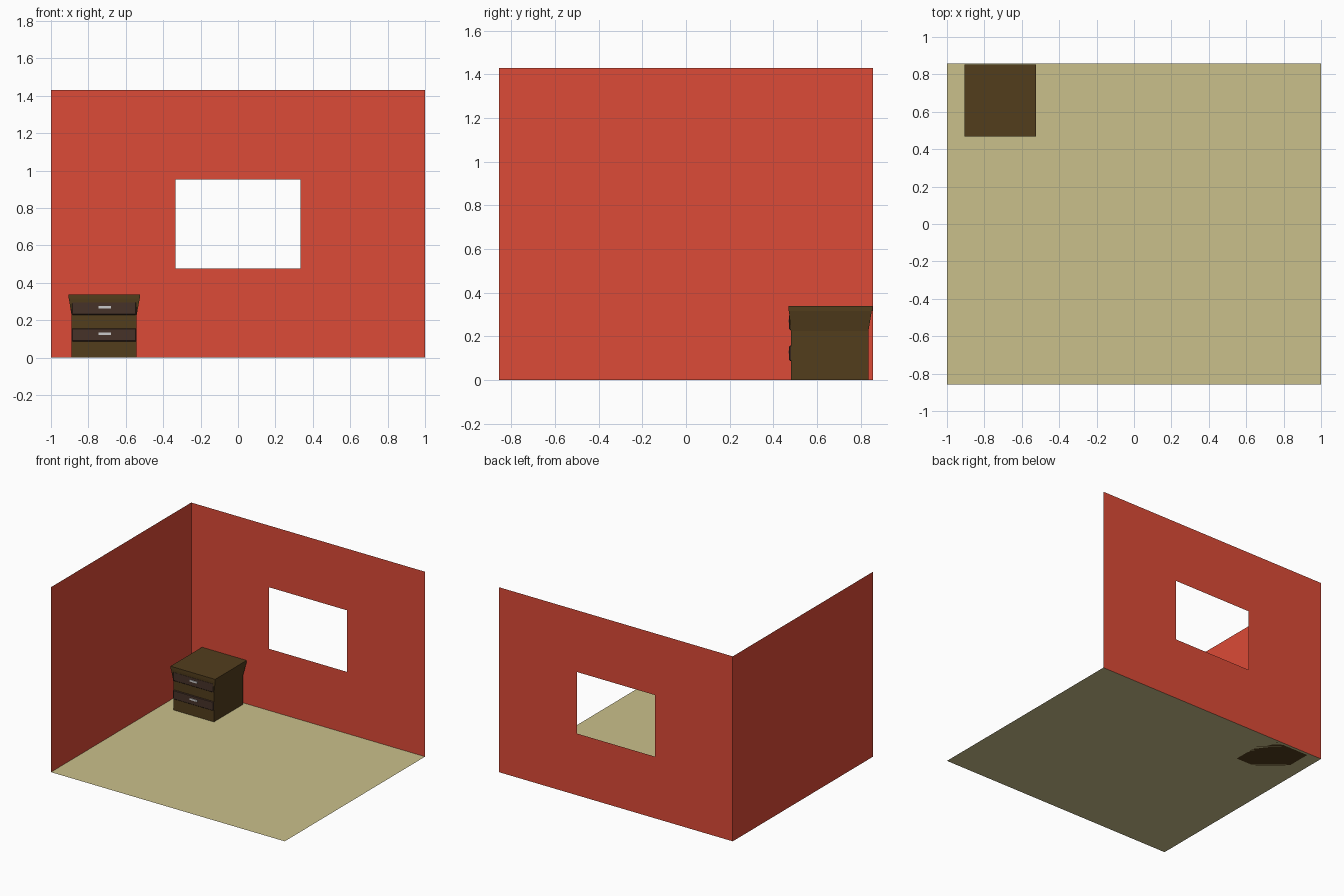
import bpy, bmesh

if "Cube" in bpy.data.objects:
    bpy.data.objects.remove(bpy.data.objects["Cube"])


def material(name, rgb):
    m = bpy.data.materials.new(name)
    m.diffuse_color = (*rgb, 1)
    m.use_nodes = True
    m.node_tree.nodes["Principled BSDF"].inputs["Base Color"].default_value = m.diffuse_color
    return m


RED = material("wall_red", (0.716, 0.069, 0.038))
SAND = material("floor_sand", (0.59, 0.527, 0.258))
WOOD = material("dark_wood", (0.085, 0.047, 0.012))
DRAWER = material("drawer_wood", (0.062, 0.032, 0.022))
METAL = material("handle_metal", (0.6, 0.6, 0.6))


def finish(name, bm, mat):
    me = bpy.data.meshes.new(name)
    bm.to_mesh(me)
    bm.free()
    me.materials.append(mat)
    ob = bpy.data.objects.new(name, me)
    bpy.context.collection.objects.link(ob)
    return ob


def sheet(name, pts, mat):
    bm = bmesh.new()
    bm.faces.new([bm.verts.new(p) for p in pts])
    return finish(name, bm, mat)


def loft(name, rings, mat):
    """Solid through stacked rectangles (x0, x1, y0, y1, z)."""
    bm = bmesh.new()
    loops = [[bm.verts.new(p) for p in ((a, c, z), (b, c, z), (b, d, z), (a, d, z))]
             for a, b, c, d, z in rings]
    for lo, hi in zip(loops, loops[1:]):
        for i in range(4):
            j = (i + 1) % 4
            bm.faces.new((lo[i], lo[j], hi[j], hi[i]))
    bm.faces.new(loops[0][::-1])
    bm.faces.new(loops[-1])
    return finish(name, bm, mat)


def box(name, x0, x1, y0, y1, z0, z1, mat):
    return loft(name, [(x0, x1, y0, y1, z0), (x0, x1, y0, y1, z1)], mat)


# Room shell: single-sheet floor and left wall
Y, H = 0.857, 1.43
sheet("floor", [(-1, -Y, 0), (1, -Y, 0), (1, Y, 0), (-1, Y, 0)], SAND)
sheet("left_wall", [(-1, -Y, 0), (-1, Y, 0), (-1, Y, H), (-1, -Y, H)], RED)

# Back wall with window opening
bm = bmesh.new()
outer, inner = [[bm.verts.new((x, Y, z)) for x, z in ((-w, a), (w, a), (w, b), (-w, b))]
                for w, a, b in ((1, 0, H), (0.334, 0.477, 0.953))]
for i in range(4):
    j = (i + 1) % 4
    bm.faces.new((outer[i], outer[j], inner[j], inner[i]))
finish("back_wall", bm, RED)

# Nightstand body flaring out to the top slab
loft("nightstand_body", [(-0.89, -0.542, 0.48, 0.836, 0),
                         (-0.89, -0.542, 0.48, 0.836, 0.225),
                         (-0.904, -0.526, 0.472, 0.851, 0.315)], WOOD)
box("nightstand_top", -0.906, -0.524, 0.469, 0.854, 0.315, 0.338, WOOD)

# Drawer fronts and handles
for label, z0, z1 in (("lower", 0.087, 0.157), ("upper", 0.229, 0.299)):
    d = box(label + "_drawer", -0.889, -0.543, 0.473, 0.5, z0, z1, DRAWER)
    bev = d.modifiers.new("edge", "BEVEL")
    bev.width, bev.segments = 0.004, 1
    zc = (z0 + z1) / 2 + 0.006
    box(label + "_handle", -0.745, -0.679, 0.469, 0.476, zc - 0.007, zc + 0.007, METAL)
